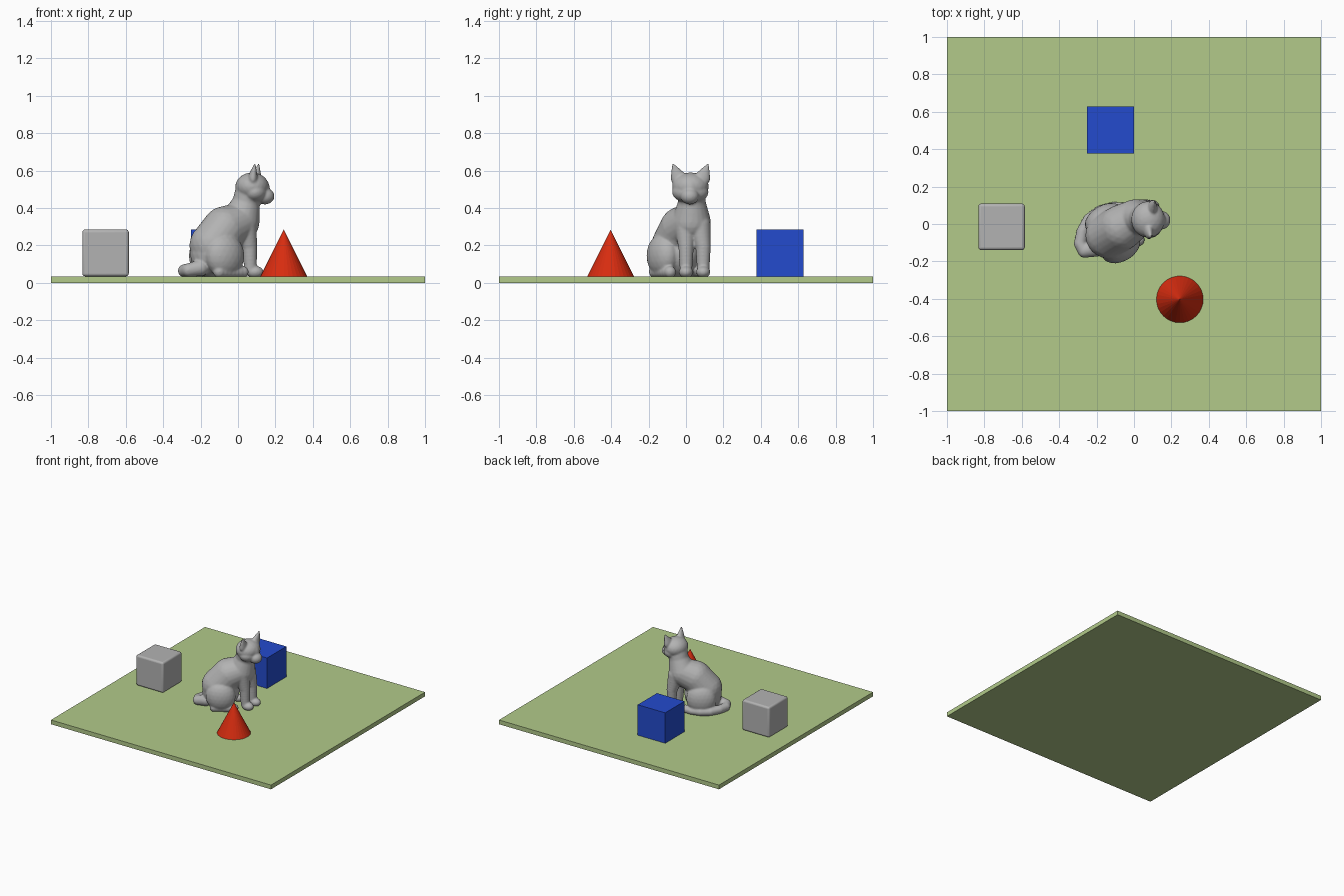
import bpy, bmesh, math
from mathutils import Matrix, Vector

if "Cube" in bpy.data.objects:
    bpy.data.objects.remove(bpy.data.objects["Cube"])


def material(name, rgb):
    m = bpy.data.materials.new(name)
    m.diffuse_color = (*rgb, 1)
    m.use_nodes = True
    m.node_tree.nodes["Principled BSDF"].inputs["Base Color"].default_value = m.diffuse_color
    return m


GREEN = material("grass green", (0.445, 0.591, 0.254))
GREY = material("stone grey", (0.45, 0.45, 0.45))
BLUE = material("bright blue", (0.017, 0.07, 0.61))
RED = material("bright red", (0.68, 0.025, 0.005))


def box(name, centre, size, mat, bevel=0):
    bpy.ops.mesh.primitive_cube_add(size=1, location=centre)
    o = bpy.context.object
    o.name = name
    o.scale = size
    bpy.ops.object.transform_apply(location=False, rotation=False, scale=True)
    o.data.materials.append(mat)
    if bevel:
        b = o.modifiers.new("rounded edges", 'BEVEL')
        b.width, b.segments = bevel, 4
        bpy.ops.object.shade_smooth_by_angle(angle=math.radians(35))
    return o


# Ground plate and blocks
box("ground_plate", (0, 0, 0.0175), (2, 2, 0.035), GREEN)
box("rounded_block", (-0.708, -0.015, 0.16), (0.248, 0.248, 0.25), GREY, 0.015)
box("blue_block", (-0.125, 0.502, 0.16), (0.25, 0.25, 0.25), BLUE)

# Cone
bpy.ops.mesh.primitive_cone_add(vertices=32, radius1=0.125, radius2=0, depth=0.25,
                                location=(0.245, -0.403, 0.16))
cone = bpy.context.object
cone.name = "red_cone"
cone.data.materials.append(RED)

# Sitting cat: overlapping balls fused into one smooth skin
bm = bmesh.new()


def ball(centre, radii, turn=0, tilt=0):
    mat = (Matrix.Translation(centre) @ Matrix.Rotation(math.radians(turn), 4, 'Z')
           @ Matrix.Rotation(math.radians(tilt), 4, 'Y') @ Matrix.Diagonal((*radii, 1)))
    bmesh.ops.create_icosphere(bm, subdivisions=3, radius=1, matrix=mat)


def limb(points, steps=6, flat=1):
    """Chain of balls through (x, y, z, radius) points."""
    for a, b in zip(points, points[1:]):
        for i in range(steps + 1):
            x, y, z, r = Vector(a).lerp(Vector(b), i / steps)
            ball((x, y, z), (r * flat, r, r))


# Haunches, back, chest and neck
ball((-0.12, -0.05, 0.155), (0.14, 0.125, 0.135), 30)
limb([(-0.135, -0.06, 0.2, 0.125), (-0.07, -0.02, 0.288, 0.122),
      (0.01, 0.028, 0.325, 0.105), (0.042, 0.032, 0.42, 0.075), (0.062, 0.025, 0.5, 0.075)])
# Head, cheeks, muzzle
ball((0.075, 0.024, 0.515), (0.09, 0.098, 0.075))
ball((0.09, 0.023, 0.485), (0.07, 0.098, 0.06))
ball((0.125, 0.023, 0.505), (0.045, 0.045, 0.058))
ball((0.145, 0.02, 0.463), (0.05, 0.05, 0.044))
# Ears
for y0, y1, x in ((-0.04, -0.068, 0.085), (0.088, 0.116, 0.105)):
    limb([(x - 0.005, y0, 0.56, 0.042), (x + 0.005, y1, 0.63, 0.009)], 8, 0.6)
# Front legs and paws
for ys, y in ((-0.005, 0.0), (0.072, 0.092)):
    limb([(0.04, ys, 0.31, 0.06), (0.062, y, 0.19, 0.041), (0.067, y, 0.07, 0.034)])
    ball((0.09, y, 0.058), (0.047, 0.038, 0.033))
# Hind thighs and feet
ball((-0.07, -0.125, 0.145), (0.112, 0.075, 0.118), 30)
ball((-0.16, 0.03, 0.145), (0.112, 0.07, 0.118), 30)
limb([(-0.1, -0.165, 0.06, 0.034), (0.025, -0.085, 0.058, 0.032)])
limb([(-0.17, 0.06, 0.06, 0.034), (-0.05, 0.08, 0.058, 0.03)])
# Tail curled round the body
limb([(-0.2, -0.13, 0.08, 0.045), (-0.265, -0.145, 0.068, 0.036),
      (-0.288, -0.105, 0.065, 0.034), (-0.275, -0.04, 0.064, 0.033),
      (-0.24, 0.025, 0.063, 0.032), (-0.18, 0.07, 0.062, 0.031),
      (-0.11, 0.09, 0.06, 0.029), (-0.03, 0.09, 0.056, 0.024)])

mesh = bpy.data.meshes.new("cat")
bm.to_mesh(mesh)
bm.free()
mesh.materials.append(GREY)
cat = bpy.data.objects.new("sitting_cat", mesh)
bpy.context.collection.objects.link(cat)
skin = cat.modifiers.new("fuse", 'REMESH')
skin.mode = 'VOXEL'
skin.voxel_size = 0.006
skin.use_smooth_shade = True
soft = cat.modifiers.new("soften", 'SMOOTH')
soft.factor, soft.iterations = 0.5, 7
